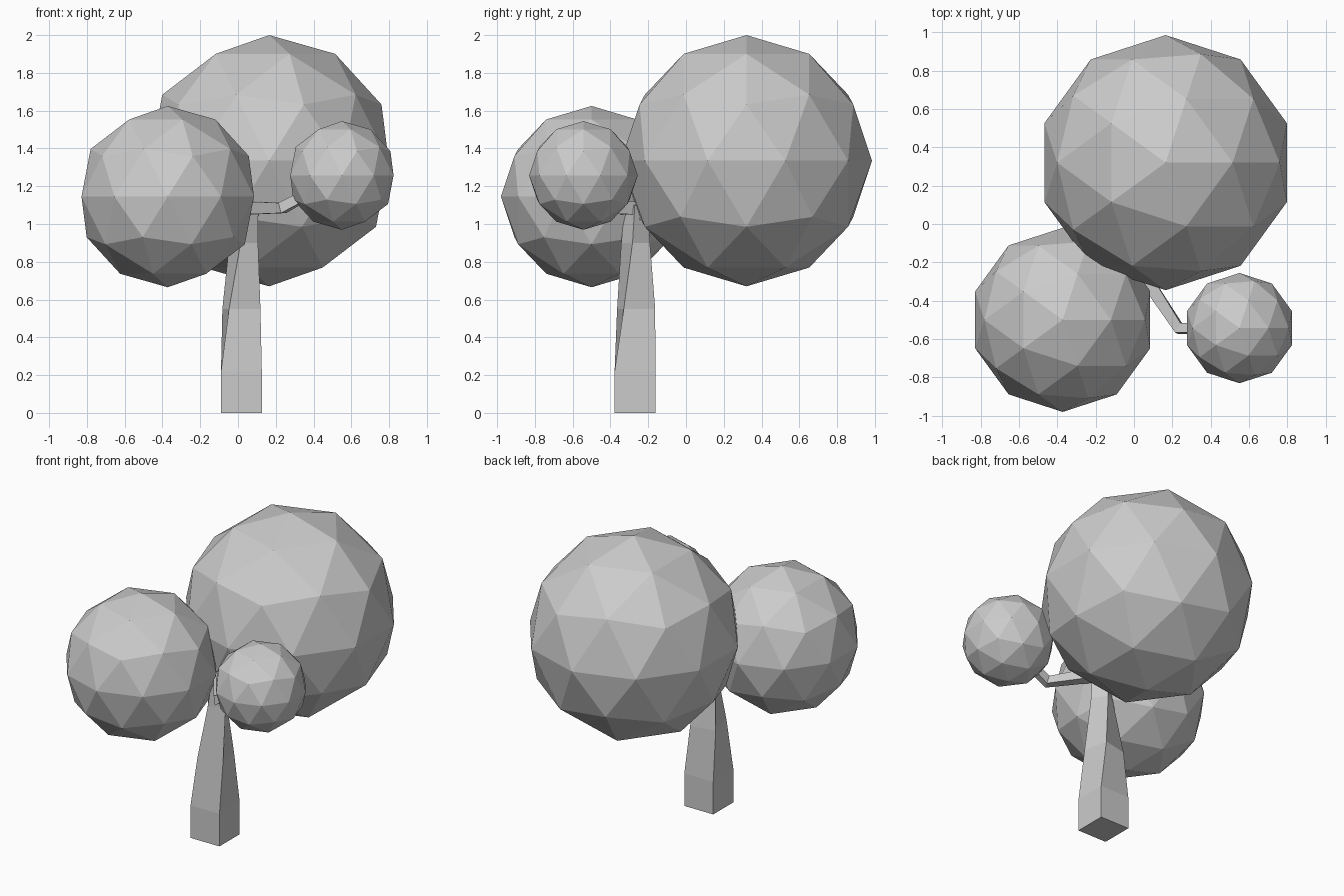
import bpy
import bmesh
from math import cos, sin, radians, sqrt
from mathutils import Vector

cube = bpy.data.objects.get("Cube")
if cube:
    bpy.data.objects.remove(cube, do_unlink=True)

# One plain grey for the whole tree
grey = bpy.data.materials.new("plain_grey")
grey.use_nodes = True
colour = (0.6, 0.6, 0.6, 1)
grey.diffuse_color = colour
grey.node_tree.nodes["Principled BSDF"].inputs["Base Color"].default_value = colour


def finish(name, bm):
    bmesh.ops.recalc_face_normals(bm, faces=bm.faces)
    mesh = bpy.data.meshes.new(name)
    bm.to_mesh(mesh)
    bm.free()
    mesh.materials.append(grey)
    obj = bpy.data.objects.new(name, mesh)
    bpy.context.collection.objects.link(obj)
    return obj


def loft(name, stations):
    """Skin square rings given as (centre, half width, twist in degrees, normal)."""
    bm = bmesh.new()
    rings = []
    for centre, half, twist, normal in stations:
        n = Vector(normal).normalized()
        side = Vector((0, 0, 1)).cross(n)
        side = side.normalized() if side.length > 0.01 else Vector((1, 0, 0))
        up = n.cross(side)
        ring = []
        for k in range(4):
            a = radians(45 + 90 * k + twist)
            offset = (side * cos(a) + up * sin(a)) * half * sqrt(2)
            ring.append(bm.verts.new(Vector(centre) + offset))
        rings.append(ring)
    for low, high in zip(rings, rings[1:]):
        for k in range(4):
            j = (k + 1) % 4
            bm.faces.new((low[k], low[j], high[j], high[k]))
    bm.faces.new(rings[0])
    bm.faces.new(rings[-1])
    return finish(name, bm)


def branch(name, path, widths):
    """Square branch swept along a bent path."""
    points = [Vector(p) for p in path]
    stations = []
    for i, p in enumerate(points):
        before = (p - points[i - 1]).normalized() if i else Vector()
        after = (points[i + 1] - p).normalized() if i + 1 < len(points) else Vector()
        stations.append((p, widths[i], 0, before + after))
    return loft(name, stations)


def foliage(name, centre, radius):
    bm = bmesh.new()
    bmesh.ops.create_icosphere(bm, subdivisions=2, radius=radius)
    obj = finish(name, bm)
    obj.location = centre
    return obj


# Twisting, tapering trunk
UP = (0, 0, 1)
loft("trunk", [
    ((0.018, -0.27, 0), 0.108, 0, UP),
    ((0.018, -0.27, 0.22), 0.108, 0, UP),
    ((0.018, -0.264, 0.55), 0.085, 12, UP),
    ((0.03, -0.267, 0.9), 0.055, 33, UP),
    ((0.045, -0.26, 1.1), 0.045, 35, UP),
])

# Branches reaching into each ball of leaves
branch("large_branch", [(0.04, -0.26, 1.05), (0.08, -0.12, 1.18), (0.16, 0.2, 1.3)],
       (0.04, 0.035, 0.03))
branch("middle_branch", [(0.03, -0.27, 1.03), (-0.1, -0.36, 1.08), (-0.3, -0.46, 1.14)],
       (0.04, 0.035, 0.03))
branch("small_branch", [(0.05, -0.27, 1.085), (0.235, -0.545, 1.085), (0.5, -0.545, 1.23)],
       (0.035, 0.028, 0.025))

# Balls of leaves
foliage("large_foliage", (0.165, 0.32, 1.335), 0.665)
foliage("middle_foliage", (-0.372, -0.5, 1.145), 0.48)
foliage("small_foliage", (0.55, -0.543, 1.257), 0.2875)
